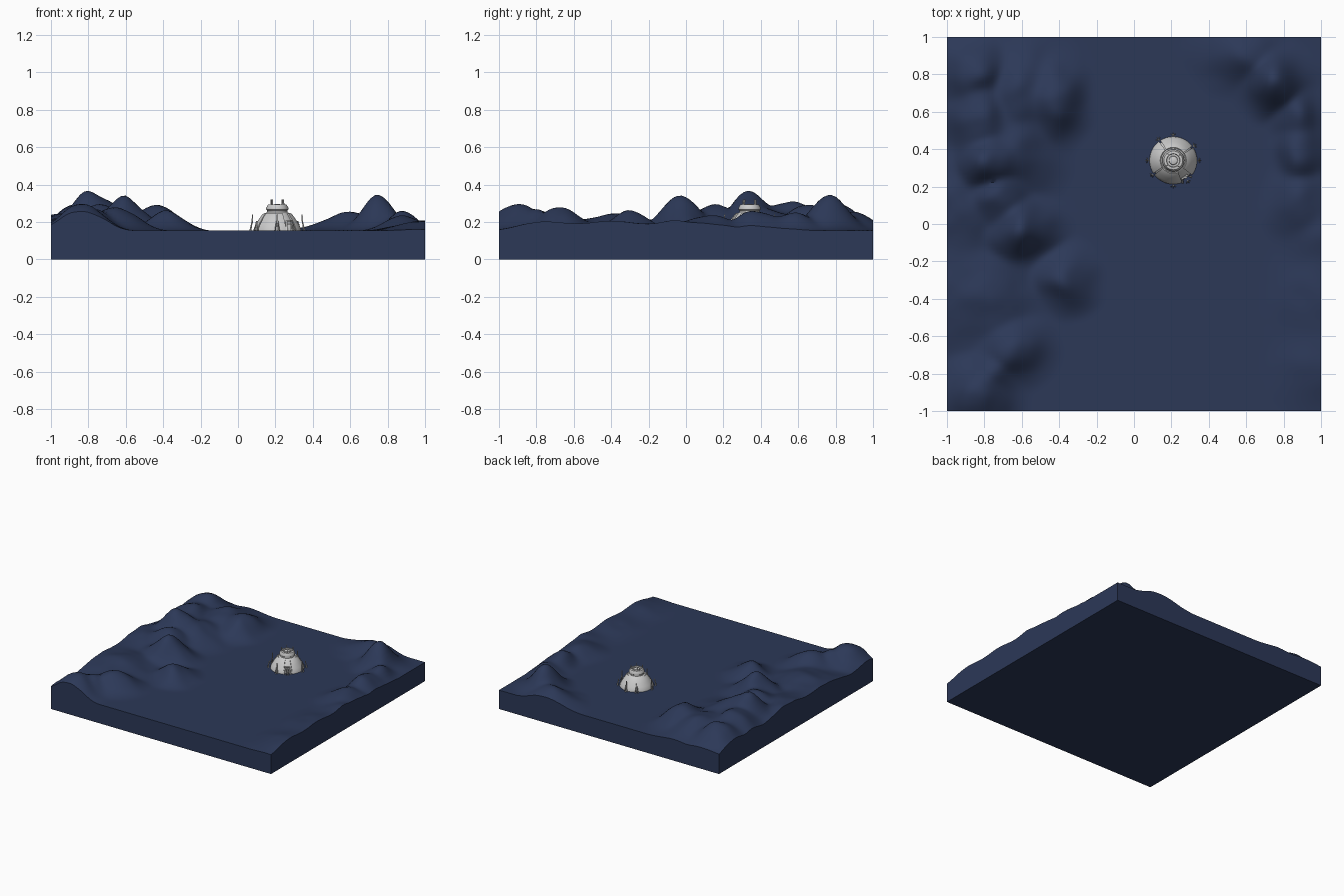
import bpy, bmesh, math
from mathutils import Vector, Matrix, noise

if "Cube" in bpy.data.objects:
    bpy.data.objects.remove(bpy.data.objects["Cube"])

BASE = 0.155
CX, CY = 0.21, 0.34

# hills: x, y, height, x radius, y radius, rotation
HILLS = [
    (-.84, -.90, .150, .15, .15, 0), (-.66, -.67, .130, .15, .14, 0),
    (-.75, -.79, .115, .12, .12, 0), (-.62, -.03, .180, .16, .14, .3),
    (-.37, -.30, .110, .12, .13, 0), (-.78, -.38, .090, .20, .28, 0),
    (-.92, -.35, .075, .25, .30, 0), (-.78, .34, .210, .16, .15, 0),
    (-.73, .14, .145, .14, .14, 0), (-.82, .56, .165, .17, .20, 0),
    (-.85, .79, .160, .17, .16, 0), (-.43, .67, .145, .12, .19, 0),
    (-.60, .70, .120, .18, .24, 0), (-.66, .40, .120, .20, .24, 0),
    (-.93, .10, .095, .22, .34, 0),
    (.75, .77, .195, .13, .13, 0), (.58, .90, .105, .19, .14, -.3),
    (.86, .58, .100, .09, .14, 0), (.88, .38, .112, .09, .16, 0),
    (.89, .13, .085, .13, .17, 0), (.99, -.05, .056, .17, .20, 0),
    (.99, -.40, .054, .19, .32, 0), (.98, -.74, .052, .19, .20, 0),
]


def height(x, y):
    n = noise.noise(Vector((x * 5, y * 5, 1.7)))
    m = noise.noise(Vector((x * 5, y * 5, 8.3)))
    wx, wy = x + .03 * n, y + .03 * m
    total = 0
    for hx, hy, h, rx, ry, a in HILLS:
        dx, dy = wx - hx, wy - hy
        u = (dx * math.cos(a) + dy * math.sin(a)) / rx
        v = (dy * math.cos(a) - dx * math.sin(a)) / ry
        total += (h * math.exp(-u * u - v * v)) ** 5
    d = max(0, total ** .2 - .005)     # flat valley floor
    return BASE + d * (1 + .12 * noise.noise(Vector((x * 9, y * 9, 4))))


def finish(name, bm, mat=None, angle=30):
    bmesh.ops.recalc_face_normals(bm, faces=bm.faces)
    me = bpy.data.meshes.new(name)
    bm.to_mesh(me)
    bm.free()
    ob = bpy.data.objects.new(name, me)
    bpy.context.collection.objects.link(ob)
    if mat:
        me.materials.append(mat)
    bpy.ops.object.select_all(action='DESELECT')
    ob.select_set(True)
    bpy.context.view_layer.objects.active = ob
    bpy.ops.object.shade_smooth_by_angle(angle=math.radians(angle))
    return ob


def lathe(bm, profile, a0=0, a1=360, steps=32):
    """Revolve an (r, z) profile about the dome axis."""
    full = a1 - a0 >= 360
    rows = []
    for i in range(steps + (0 if full else 1)):
        a = math.radians(a0 + (a1 - a0) * i / steps)
        rows.append([bm.verts.new((CX + r * math.cos(a), CY + r * math.sin(a), z))
                     for r, z in profile])
    for i in range(steps):
        p, q = rows[i], rows[(i + 1) % len(rows)]
        for k in range(len(profile) - 1):
            bm.faces.new((p[k], q[k], q[k + 1], p[k + 1]))
    if full:
        bm.faces.new([r[0] for r in rows])
        bm.faces.new([r[-1] for r in rows])
    else:
        for i in range(steps):
            p, q = rows[i], rows[i + 1]
            bm.faces.new((p[-1], q[-1], q[0], p[0]))
        bm.faces.new(rows[0])
        bm.faces.new(rows[-1])


def beam(bm, angle, start, end, w):
    """Square bar between (radius, side, z) points at an angle around the dome."""
    rot = Matrix.Translation((CX, CY, 0)) @ Matrix.Rotation(math.radians(angle), 4, 'Z')
    a, b = rot @ Vector(start), rot @ Vector(end)
    d = b - a
    m = Matrix.Translation((a + b) / 2) @ d.to_track_quat('Z', 'Y').to_matrix().to_4x4()
    bmesh.ops.create_cube(bm, size=1, matrix=m @ Matrix.Diagonal((w, w, d.length, 1)))


# terrain block
blue = bpy.data.materials.new("dark_blue_ground")
blue.diffuse_color = (.025, .040, .097, 1)
blue.use_nodes = True
blue.node_tree.nodes["Principled BSDF"].inputs["Base Color"].default_value = blue.diffuse_color
bm = bmesh.new()
bmesh.ops.create_grid(bm, x_segments=90, y_segments=90, size=1)
for v in bm.verts:
    v.co.z = height(v.co.x, v.co.y)
rim = [e for e in bm.edges if e.is_boundary]
ext = bmesh.ops.extrude_edge_only(bm, edges=rim)['geom']
for v in ext:
    if isinstance(v, bmesh.types.BMVert):
        v.co.z = 0
low = [e for e in bm.edges if e.is_boundary]
bmesh.ops.contextual_create(bm, geom=low)
finish("terrain", bm, blue, 40)

# main dome shell with drum and recessed cap
bm = bmesh.new()
lathe(bm, [(.116, .14), (.116, .165), (.108, .182), (.092, .208), (.076, .232),
           (.062, .248), (.054, .252), (.054, .262), (.059, .266), (.059, .276),
           (.050, .292), (.036, .294), (.034, .284), (.024, .284),
           (.022, .292), (.010, .296)], steps=40)
finish("dome_shell", bm)

# raised wall panels, leaving a gap for the doorway
bm = bmesh.new()
panel = [(.112, .15), (.128, .15), (.125, .168), (.115, .188), (.099, .214),
         (.082, .238), (.070, .248), (.060, .240)]
for a0, a1 in ((-38, 33), (37, 123), (127, 213), (217, 292)):
    lathe(bm, panel, a0, a1, 12)
finish("wall_panels", bm)

# doorway frame and threshold
bm = bmesh.new()
for s in (-1, 1):
    beam(bm, -55, (.128, s * .028, .15), (.108, s * .016, .205), .008)
beam(bm, -55, (.108, -.018, .205), (.108, .018, .205), .008)
beam(bm, -55, (.100, 0, .15), (.100, 0, .19), .03)
finish("doorway", bm)

# slim pylons around the base: splayed legs carrying a thin mast
bm = bmesh.new()
for a in (-55, 0, 35, 90, 125, 180, 215, 270):
    diagonal = a % 90 == 35
    top = .205 if diagonal else .240
    for s in (-1, 1):
        beam(bm, a, (.142, s * .012, .15), (.134, s * .003, .205), .004)
    beam(bm, a, (.148, 0, .15), (.135, 0, .205), .004)
    beam(bm, a, (.138, -.007, .185), (.138, .007, .185), .004)
    beam(bm, a, (.134, 0, .195), (.133, 0, top), .006)
finish("pylons", bm)

# short masts on the drum
bm = bmesh.new()
for i in range(4):
    beam(bm, i * 90 + 40, (.044, 0, .285), (.042, 0, .320), .006)
finish("roof_masts", bm)
